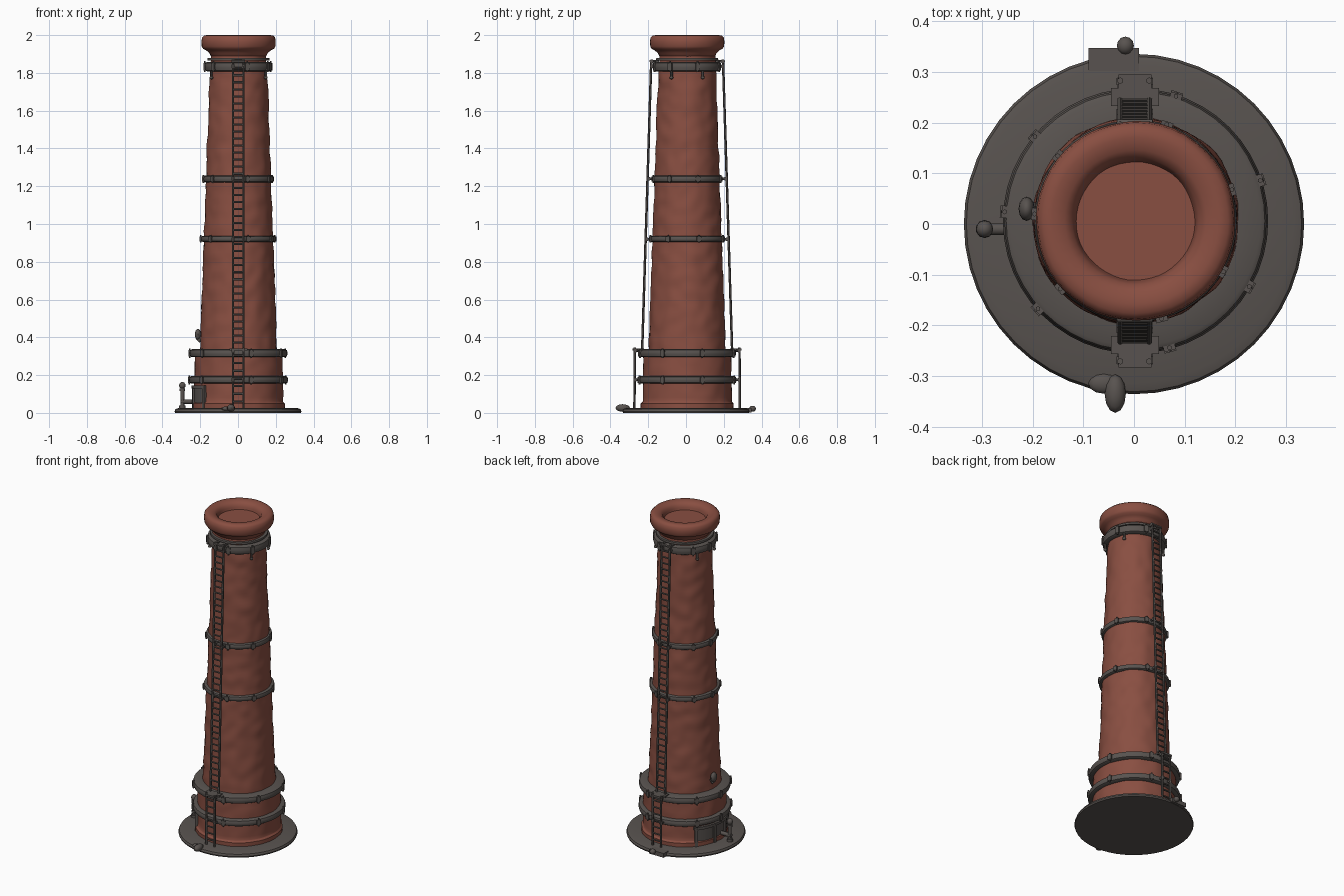
import bpy, bmesh, math, random
from mathutils import Vector, noise

if "Cube" in bpy.data.objects:
    bpy.data.objects.remove(bpy.data.objects["Cube"])

random.seed(4)
CX, CY = 0.003, 0.006   # the chimney axis sits slightly off centre


def material(name, rgb):
    m = bpy.data.materials.new(name)
    m.diffuse_color = (*rgb, 1)
    m.use_nodes = True
    m.node_tree.nodes["Principled BSDF"].inputs["Base Color"].default_value = m.diffuse_color
    return m


BRICK = material("red brick", (0.25, 0.077, 0.053))
IRON = material("dark iron", (0.098, 0.086, 0.079))


def finish(name, bm, mat, angle=40):
    bmesh.ops.recalc_face_normals(bm, faces=bm.faces)
    me = bpy.data.meshes.new(name)
    bm.to_mesh(me)
    bm.free()
    me.materials.append(mat)
    ob = bpy.data.objects.new(name, me)
    bpy.context.collection.objects.link(ob)
    bpy.ops.object.select_all(action='DESELECT')
    ob.select_set(True)
    bpy.context.view_layer.objects.active = ob
    bpy.ops.object.shade_smooth_by_angle(angle=math.radians(angle))
    return ob


def lathe(name, profile, mat, segs=48, rough=0.0, closed=False, arc=None, centre=(CX, CY)):
    """Revolve (radius, z) points; arc=(start, end) degrees gives a closed partial sweep."""
    bm = bmesh.new()
    a0, a1 = (math.radians(a) for a in (arc or (0, 360)))
    count = segs + 1 if arc else segs
    rings = []
    for i in range(count):
        a = a0 + (a1 - a0) * i / segs
        ring = []
        for r, z in profile:
            p = Vector((math.cos(a) * r, math.sin(a) * r, z))
            if rough:
                k = 1 + rough * noise.noise(p * 16) / max(r, 0.05)
                p.x, p.y = p.x * k, p.y * k
            ring.append(bm.verts.new((p.x + centre[0], p.y + centre[1], z)))
        rings.append(ring)
    n = len(profile)
    for i in range(segs):
        a, b = rings[i], rings[(i + 1) % count]
        for j in range(n if closed else n - 1):
            k = (j + 1) % n
            bm.faces.new((a[j], b[j], b[k], a[k]))
    if arc:
        bm.faces.new(rings[0])
        bm.faces.new(rings[-1])
    elif not closed:
        bm.faces.new([r[0] for r in rings])
        bm.faces.new([r[-1] for r in rings])
    return finish(name, bm, mat)


def rod(bm, a, b, r, sides=6):
    a, b = Vector(a), Vector(b)
    d = b - a
    res = bmesh.ops.create_cone(bm, cap_ends=True, segments=sides, radius1=r, radius2=r, depth=d.length)
    rot = d.to_track_quat('Z', 'Y')
    for v in res['verts']:
        v.co = rot @ v.co + (a + b) / 2


def box(bm, c, size, turn=0):
    res = bmesh.ops.create_cube(bm, size=1)
    ct, st = math.cos(turn), math.sin(turn)
    for v in res['verts']:
        x, y, z = (v.co[i] * size[i] for i in range(3))
        v.co = (c[0] + x * ct - y * st, c[1] + x * st + y * ct, c[2] + z)


def ball(bm, c, size):
    res = bmesh.ops.create_uvsphere(bm, u_segments=12, v_segments=8, radius=1)
    for v in res['verts']:
        v.co = Vector(c) + Vector(v.co[i] * size[i] for i in range(3))


# Round base plate
lathe("base_plate", [(0.333, 0), (0.336, 0.008), (0.331, 0.02), (0.315, 0.025), (0.2, 0.028)],
      IRON, centre=(0, 0))

# Brick plinth, tapering shaft and neck
lathe("brick_plinth", [(0.246, 0.02), (0.246, 0.05), (0.237, 0.058)]
      + [(0.236 - 0.003 * i / 12, 0.06 + 0.26 * i / 12) for i in range(13)], BRICK, 72, 0.005)
lathe("brick_shaft", [(0.205 - 0.053 * i / 80, 0.31 + 1.49 * i / 80) for i in range(81)]
      + [(0.15, 1.82), (0.147, 1.88), (0.146, 1.9)], BRICK, 72, 0.006)

# Rounded brick crown with a shallow flue
lathe("brick_crown", [(0.14, 1.885), (0.148, 1.89), (0.155, 1.905), (0.172, 1.92), (0.188, 1.928),
                      (0.195, 1.94), (0.197, 1.965), (0.194, 1.987), (0.183, 1.998), (0.165, 2.0),
                      (0.14, 1.995), (0.125, 1.983), (0.12, 1.968), (0.117, 1.955)], BRICK, 48, 0.002)


# Iron bands: inner radius, outer radius, bottom, top
BANDS = [("lower_plinth_band", 0.22, 0.262, 0.155, 0.195), ("upper_plinth_band", 0.19, 0.259, 0.295, 0.337),
         ("lower_shaft_band", 0.175, 0.2, 0.905, 0.937), ("upper_shaft_band", 0.165, 0.186, 1.221, 1.256),
         ("top_band", 0.14, 0.179, 1.808, 1.858)]
bolts = bmesh.new()
for name, ri, ro, z0, z1 in BANDS:
    h = z1 - z0
    c = min(h * 0.3, 0.012)
    lathe(name, [(ri, z0), (ro - c, z0), (ro - c * .3, z0 + c * .4), (ro, z0 + h * .4), (ro, z0 + h * .6),
                 (ro - c * .3, z1 - c * .4), (ro - c, z1), (ri, z1)], IRON, 48, closed=True)
    # clamp blocks and studs around each band
    for deg in (18, 72, 140, 176, 222, 285, 330):
        a = math.radians(deg)
        p = (CX + math.cos(a) * ro, CY + math.sin(a) * ro)
        box(bolts, (*p, (z0 + z1) / 2), (0.012, 0.024, h * 0.8), a)
        rod(bolts, (*p, z0 - 0.004), (*p, z1 + 0.004), 0.005)
finish("band_clamps", bolts, IRON)

# Thin collar and hanging studs at the neck
lathe("neck_collar", [(0.14, 1.866), (0.163, 1.866), (0.165, 1.872), (0.163, 1.878), (0.14, 1.878)],
      IRON, closed=True)
studs = bmesh.new()
for deg in (30, 150, 210, 330):
    a = math.radians(deg)
    x, y = CX + math.cos(a) * 0.166, CY + math.sin(a) * 0.166
    rod(studs, (x, y, 1.77), (x, y, 1.82), 0.007)
    ball(studs, (x, y, 1.775), (0.01, 0.01, 0.009))
finish("neck_studs", studs, IRON)


# Front and back ladders
def ladder(name, s):
    bm = bmesh.new()
    Y = lambda d: CY + s * d
    for (d0, z0), (d1, z1) in [((0.279, 0.02), (0.277, 0.345)), ((0.238, 0.335), (0.19, 1.862))]:
        for x in (-0.027, 0.03):
            rod(bm, (x, Y(d0), z0), (x, Y(d1), z1), 0.0065)
        n = int((z1 - z0) / 0.037)
        for i in range(1, n):
            t = i / n
            y, z = Y(d0 + (d1 - d0) * t), z0 + (z1 - z0) * t
            rod(bm, (-0.027, y, z), (0.03, y, z), 0.0055)
    # stand-off brackets to the bands
    for z, d0, d1 in [(0.175, 0.25, 0.283), (0.33, 0.22, 0.283), (0.92, 0.19, 0.222),
                      (1.24, 0.175, 0.212), (1.835, 0.165, 0.196), (1.862, 0.15, 0.196)]:
        for x in (-0.027, 0.03):
            rod(bm, (x, Y(d0), z), (x, Y(d1), z), 0.007)
            box(bm, (x, Y(d1 - 0.008), z), (0.016, 0.014, 0.018))
    rod(bm, (-0.034, Y(0.193), 1.862), (0.037, Y(0.193), 1.862), 0.008)
    # stepped landing where the ladder sections meet
    box(bm, (0.002, Y(0.245), 0.336), (0.095, 0.035, 0.012))
    box(bm, (0.002, Y(0.274), 0.336), (0.065, 0.03, 0.012))
    finish(name, bm, IRON)


ladder("front_ladder", -1)
ladder("back_ladder", 1)

# Curved furnace door on the left side of the plinth, with a frame
lathe("furnace_door", [(0.2, 0.025), (0.241, 0.025), (0.241, 0.14), (0.2, 0.14)], IRON, 10, closed=True, arc=(140, 220))
lathe("door_lintel", [(0.2, 0.128), (0.25, 0.128), (0.25, 0.145), (0.2, 0.145)], IRON, 12, closed=True, arc=(137, 223))
for i, deg in enumerate((138, 166, 190, 219)):
    lathe(f"door_post_{i + 1}", [(0.2, 0.02), (0.25, 0.02), (0.25, 0.135), (0.2, 0.135)],
          IRON, 2, closed=True, arc=(deg, deg + 4))

# Valve post beside the door
bm = bmesh.new()
rod(bm, (-0.295, -0.01, 0.02), (-0.295, -0.01, 0.15), 0.011, 10)
rod(bm, (-0.295, -0.01, 0.02), (-0.295, -0.01, 0.04), 0.018, 10)
rod(bm, (-0.295, -0.01, 0.115), (-0.295, -0.01, 0.128), 0.016, 10)
ball(bm, (-0.295, -0.01, 0.145), (0.017, 0.017, 0.019))
rod(bm, (-0.305, -0.01, 0.06), (-0.235, -0.01, 0.06), 0.012, 10)
finish("valve_post", bm, IRON)

# Small vent spout above the plinth
bm = bmesh.new()
ball(bm, (-0.212, 0.03, 0.415), (0.016, 0.024, 0.03))
rod(bm, (-0.213, 0.03, 0.38), (-0.195, 0.03, 0.4), 0.013, 10)
finish("vent_spout", bm, IRON)

# Anchor knobs on the rim of the base plate
bm = bmesh.new()
ball(bm, (-0.037, -0.335, 0.026), (0.021, 0.038, 0.02))
ball(bm, (-0.06, -0.315, 0.022), (0.03, 0.02, 0.012))
ball(bm, (-0.017, 0.352, 0.022), (0.017, 0.018, 0.016))
box(bm, (-0.04, 0.325, 0.014), (0.1, 0.045, 0.026))
finish("anchor_knobs", bm, IRON)
